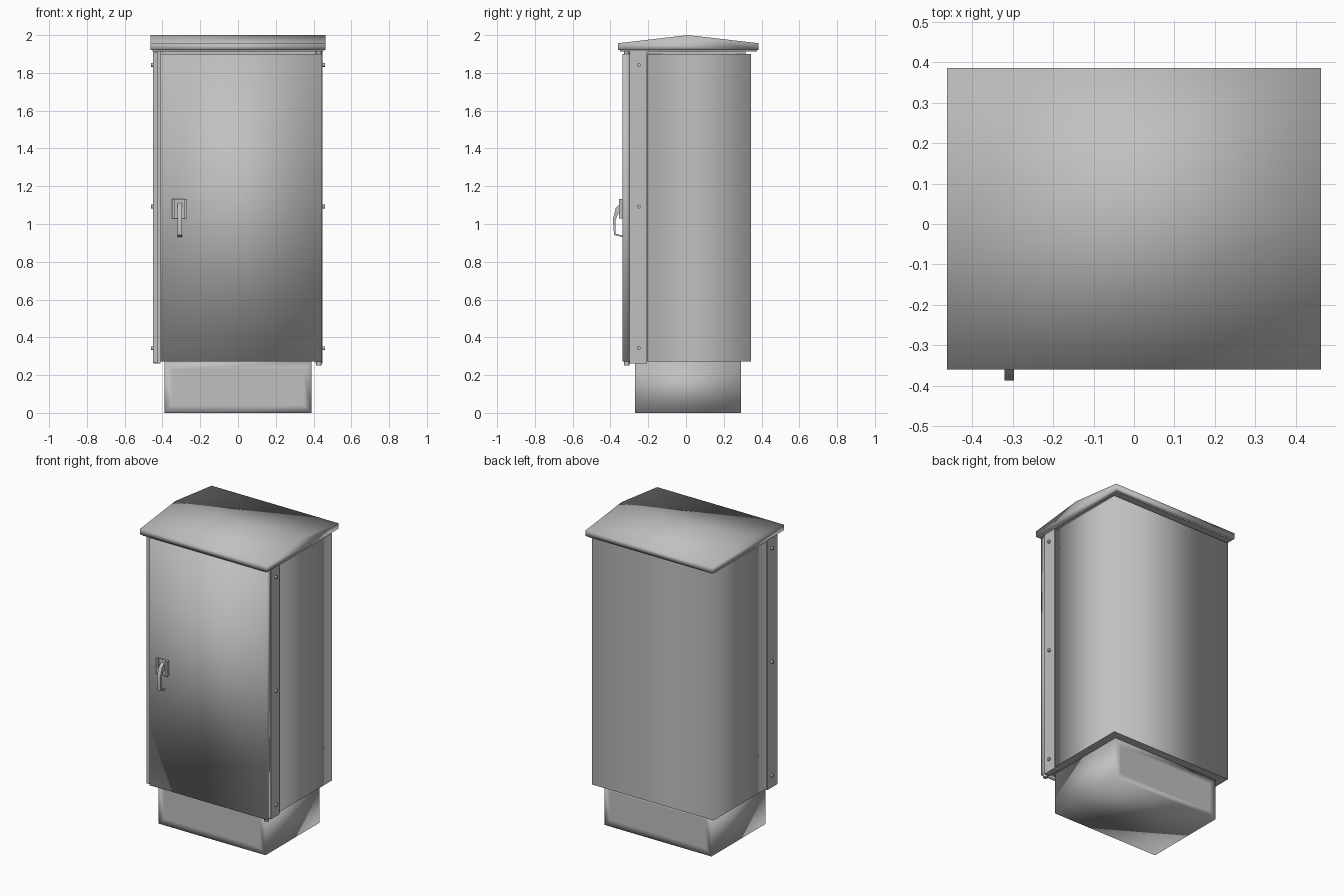
import bpy, bmesh
from math import radians

cube = bpy.data.objects.get("Cube")
if cube:
    bpy.data.objects.remove(cube, do_unlink=True)

grey = bpy.data.materials.new("painted_grey_steel")
grey.use_nodes = True
GREY = (0.53, 0.53, 0.53, 1)
grey.diffuse_color = GREY
grey.node_tree.nodes["Principled BSDF"].inputs["Base Color"].default_value = GREY


def finish(name, bm, smooth="angle"):
    """Make an object; smooth is 'all', 'upright' (soft vertical edges only) or 'angle'."""
    bmesh.ops.recalc_face_normals(bm, faces=bm.faces)
    for f in bm.faces:
        f.smooth = True
    if smooth == "upright":
        for e in bm.edges:
            e.smooth = abs(e.verts[0].co.z - e.verts[1].co.z) > 0.01
    mesh = bpy.data.meshes.new(name)
    bm.to_mesh(mesh)
    bm.free()
    mesh.materials.append(grey)
    ob = bpy.data.objects.new(name, mesh)
    bpy.context.collection.objects.link(ob)
    if smooth == "angle":
        bpy.ops.object.select_all(action="DESELECT")
        ob.select_set(True)
        bpy.context.view_layer.objects.active = ob
        bpy.ops.object.shade_smooth_by_angle(angle=radians(35))
    return ob


def box_mesh(x, y, z):
    bm = bmesh.new()
    bmesh.ops.create_cube(bm, size=1)
    for v in bm.verts:
        for i, (lo, hi) in enumerate((x, y, z)):
            v.co[i] = lo if v.co[i] < 0 else hi
    return bm


def box(name, x, y, z, smooth="angle"):
    return finish(name, box_mesh(x, y, z), smooth)


def prism(name, profile, lo, hi, place, smooth="angle"):
    """Extrude a closed 2D profile from lo to hi; place maps (a, b, t) to a point."""
    bm = bmesh.new()
    ends = [[bm.verts.new(place(a, b, t)) for a, b in profile] for t in (lo, hi)]
    for ring in ends:
        bm.faces.new(ring)
    for i in range(len(profile)):
        j = (i + 1) % len(profile)
        bm.faces.new((ends[0][i], ends[0][j], ends[1][j], ends[1][i]))
    return finish(name, bm, smooth)


def along_x(a, b, t):
    return (t, a, b)


def along_z(a, b, t):
    return (a, b, t)


def cylinder(name, centre, radius, depth, axis):
    bm = bmesh.new()
    bmesh.ops.create_cone(bm, cap_ends=True, segments=12, radius1=radius,
                          radius2=radius, depth=depth)
    for v in bm.verts:
        x, y, z = v.co
        v.co = (z, y, x) if axis == "x" else (x, y, z)
    bmesh.ops.translate(bm, verts=bm.verts, vec=centre)
    return finish(name, bm)


# Plinth, with an inset panel on the front and back
bm = box_mesh((-0.39, 0.39), (-0.27, 0.292), (0, 0.272))
bm.normal_update()
panels = [f for f in bm.faces if abs(f.normal.y) > 0.9]
bmesh.ops.inset_individual(bm, faces=panels, thickness=0.06)
finish("plinth", bm, "all")

# Cabinet shell and the neck under the roof
box("cabinet_body", (-0.443, 0.443), (-0.205, 0.345), (0.272, 1.9), "upright")
box("roof_neck", (-0.435, 0.435), (-0.29, 0.315), (1.88, 1.92))

# Gabled roof
prism("roof", [(-0.36, 1.92), (-0.36, 1.957), (0.01, 2.0), (0.385, 1.957), (0.385, 1.92)],
      -0.462, 0.462, along_x, "all")
box("roof_underside_rim", (-0.452, 0.452), (-0.35, 0.375), (1.912, 1.922))

# Front frame, with side flanges, bolts and the exposed latch edge
box("door_frame", (-0.44, 0.44), (-0.296, -0.2), (0.272, 1.9))
for side, label in ((-1, "right"), (1, "left")):
    flange = [(side * 0.41, -0.298), (side * 0.448, -0.298),
              (side * 0.448, -0.207), (side * 0.41, -0.207)]
    prism(label + "_frame_flange", flange, 0.262, 1.912, along_z)
    for i in range(3):
        cylinder(label + "_flange_bolt", (side * 0.452, -0.25, 0.342 + i * 0.75),
                 0.01, 0.018, "x")
box("latch_edge", (-0.45, -0.424), (-0.31, -0.29), (0.265, 1.908))

# Door panel with hinge pins at its top and bottom
box("door", (-0.41, 0.445), (-0.335, -0.298), (0.272, 1.9), "all")
for z in (0.264, 1.905):
    cylinder("hinge_pin", (0.428, -0.314, z), 0.014, 0.026, "z")

# Handle plate with two raised side rims around the recess
box("handle_plate", (-0.35, -0.27), (-0.345, -0.332), (1.03, 1.132))
for x in (-0.35, -0.284):
    box("handle_plate_rim", (x, x + 0.014), (-0.354, -0.34), (1.03, 1.132))

# Bent lever, tapering back to the door at its foot
lever = [(-0.34, 1.115), (-0.355, 1.10), (-0.372, 1.085), (-0.387, 1.025), (-0.381, 0.942),
         (-0.337, 0.931), (-0.337, 0.939), (-0.372, 0.949), (-0.374, 1.02),
         (-0.358, 1.055), (-0.34, 1.06)]
prism("handle_lever", lever, -0.32, -0.296, along_x)
